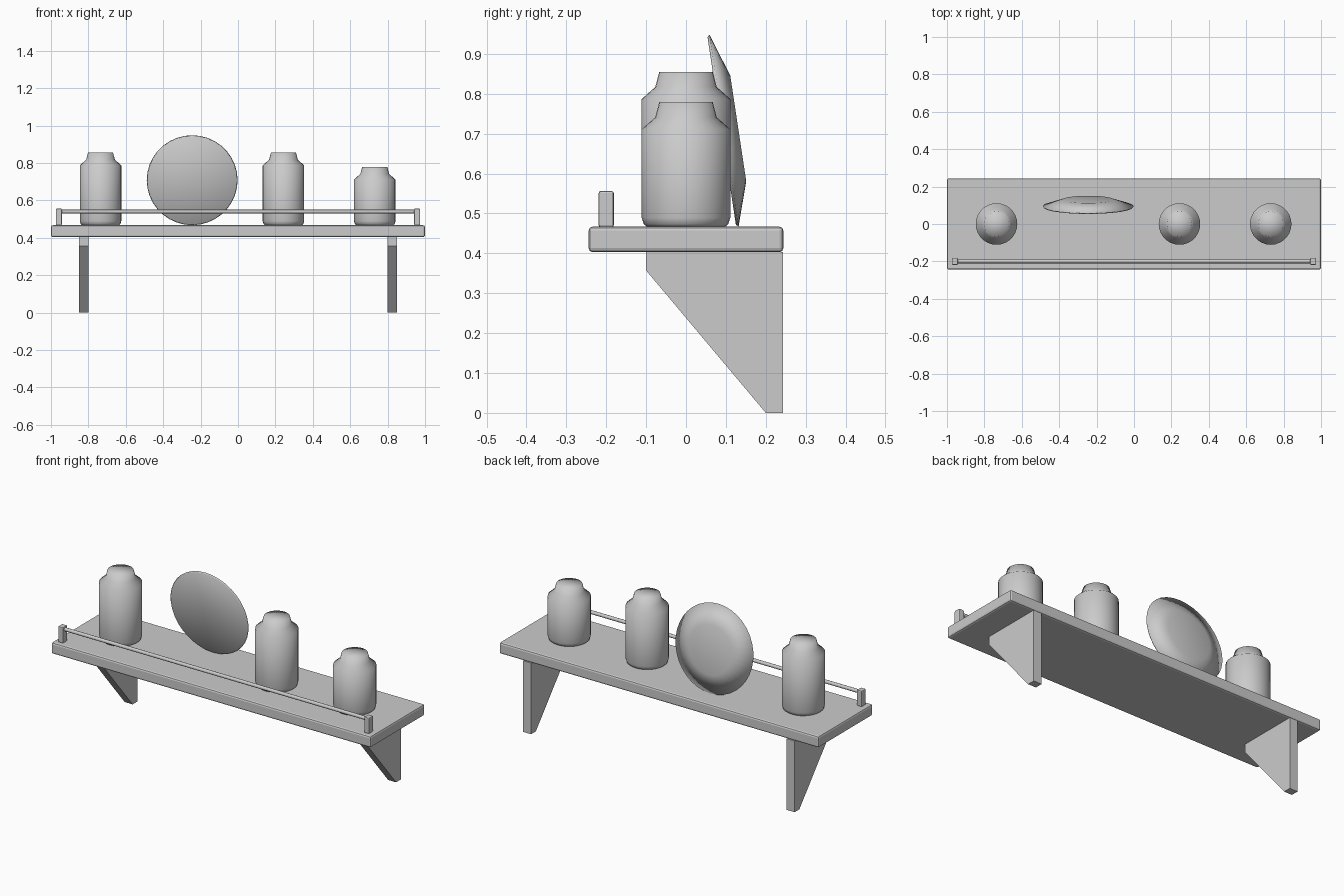
import bpy, bmesh, math

if "Cube" in bpy.data.objects:
    bpy.data.objects.remove(bpy.data.objects["Cube"])


def finish(name, bm):
    bmesh.ops.recalc_face_normals(bm, faces=bm.faces)
    me = bpy.data.meshes.new(name)
    bm.to_mesh(me)
    bm.free()
    ob = bpy.data.objects.new(name, me)
    bpy.context.collection.objects.link(ob)
    return ob


def box(name, centre, size, bevel):
    bm = bmesh.new()
    bmesh.ops.create_cube(bm, size=1)
    bmesh.ops.scale(bm, vec=size, verts=bm.verts)
    ob = finish(name, bm)
    ob.location = centre
    mod = ob.modifiers.new("bevel", "BEVEL")
    mod.width = bevel
    mod.segments = 2
    return ob


def lathe(name, profile, sides, location):
    """Spin (radius, height) points that start and end on the z axis."""
    bm = bmesh.new()
    vs = [bm.verts.new((r, 0, z)) for r, z in profile]
    es = [bm.edges.new(p) for p in zip(vs, vs[1:])]
    bmesh.ops.spin(bm, geom=vs + es, cent=(0, 0, 0), axis=(0, 0, 1),
                   angle=math.tau, steps=sides)
    bmesh.ops.remove_doubles(bm, verts=bm.verts, dist=1e-4)
    for f in bm.faces:
        f.smooth = True
    ob = finish(name, bm)
    ob.location = location
    return ob


def bracket(name, x):
    bm = bmesh.new()
    pts = [(-0.1, 0.403), (-0.1, 0.357), (0.2, 0), (0.243, 0), (0.243, 0.403)]
    f = bm.faces.new([bm.verts.new((x - 0.025, y, z)) for y, z in pts])
    ext = bmesh.ops.extrude_face_region(bm, geom=[f])["geom"]
    bmesh.ops.translate(bm, vec=(0.05, 0, 0),
                        verts=[v for v in ext if isinstance(v, bmesh.types.BMVert)])
    # extruding keeps the first face, so the solid is closed
    return finish(name, bm)


TOP = 0.467

# Shelf board and wall brackets
box("shelf_board", (0, 0, 0.435), (2, 0.488, 0.064), 0.01)
for side, s in (("left", -1), ("right", 1)):
    bracket(side + "_bracket", s * 0.825)
    box(side + "_rail_post", (s * 0.958, -0.2, 0.511), (0.032, 0.038, 0.09), 0.005)

# Front guard rail
bm = bmesh.new()
bmesh.ops.create_cone(bm, cap_ends=True, segments=12, radius1=0.01,
                      radius2=0.01, depth=1.92)
for f in bm.faces:
    f.smooth = len(f.verts) == 4
rail = finish("guard_rail", bm)
rail.rotation_euler = (0, math.pi / 2, 0)
rail.location = (0, -0.2, 0.54)

# Jars
for name, x, h in (("left_jar", -0.735, 0.388), ("middle_jar", 0.243, 0.388),
                   ("right_jar", 0.731, 0.312)):
    lathe(name, [(0, 0), (0.098, 0), (0.106, 0.006), (0.111, 0.022),
                 (0.111, h - 0.068), (0.077, h - 0.038), (0.067, h), (0, h)],
          28, (x, 0, TOP))

# Display plate, tipped with its hollow face to the front
plate = lathe("plate", [(0, 0), (0.134, 0), (0.243, 0.036), (0.238, 0.042),
                        (0, 0.012)], 36, (-0.245, 0.131, 0.713))
plate.rotation_euler = (math.pi / 2 + 0.15, 0, 0)
